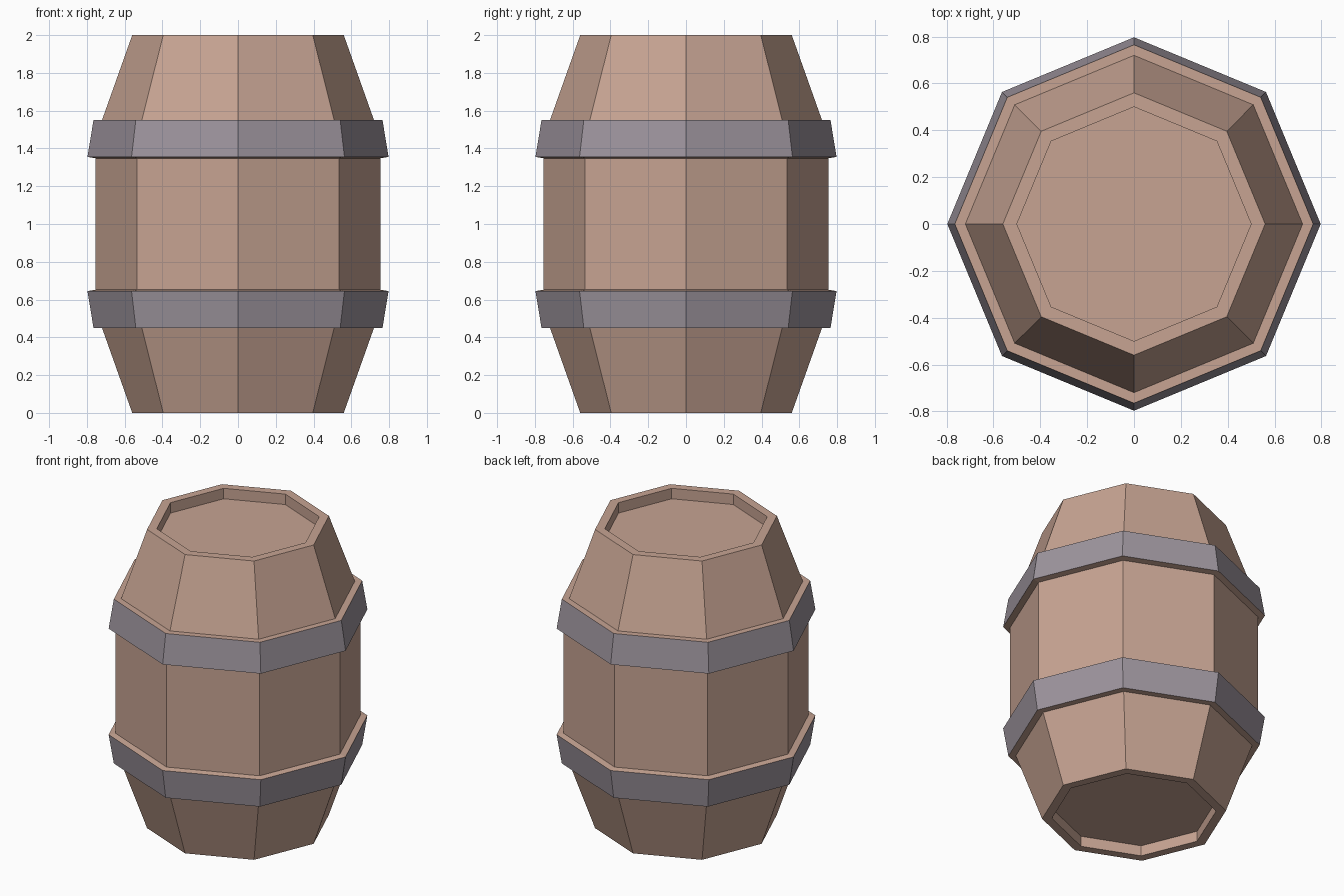
import bpy, bmesh
from math import cos, sin, pi

if "Cube" in bpy.data.objects:
    bpy.data.objects.remove(bpy.data.objects["Cube"])

SIDES = 8
WOOD, IRON = 0, 1


def material(name, rgb):
    m = bpy.data.materials.new(name)
    m.diffuse_color = (*rgb, 1)
    m.use_nodes = True
    m.node_tree.nodes["Principled BSDF"].inputs["Base Color"].default_value = m.diffuse_color
    return m


# Lower half of the profile: (radius, z, material of the band leading up to it)
lower = [
    (0.50, 0.07, WOOD),    # recessed end cap
    (0.50, 0.00, WOOD),    # inner rim
    (0.56, 0.00, WOOD),    # outer rim
    (0.72, 0.45, WOOD),    # flared staves
    (0.765, 0.45, WOOD),   # hoop underside
    (0.797, 0.645, IRON),  # hoop face
    (0.755, 0.652, WOOD),  # hoop ledge
]
# Mirror about z = 1; each band keeps its material
upper = []
for i in range(len(lower) - 1, -1, -1):
    r, z, _ = lower[i]
    mat = lower[i + 1][2] if i + 1 < len(lower) else WOOD
    upper.append((r, 2 - z, mat))
profile = lower + upper

# Barrel: the profile swept round eight flat sides, closed by the end caps
bm = bmesh.new()
rings = [[bm.verts.new((r * cos(2 * pi * k / SIDES), r * sin(2 * pi * k / SIDES), z))
          for k in range(SIDES)] for r, z, _ in profile]
for i in range(1, len(rings)):
    a, b = rings[i - 1], rings[i]
    for k in range(SIDES):
        n = (k + 1) % SIDES
        face = bm.faces.new((a[k], a[n], b[n], b[k]))
        face.material_index = profile[i][2]
bm.faces.new(rings[0][::-1])
bm.faces.new(rings[-1])
bmesh.ops.recalc_face_normals(bm, faces=bm.faces)

mesh = bpy.data.meshes.new("barrel")
bm.to_mesh(mesh)
bm.free()
mesh.materials.append(material("wood", (0.57, 0.37, 0.29)))
mesh.materials.append(material("iron", (0.34, 0.30, 0.34)))
barrel = bpy.data.objects.new("barrel", mesh)
bpy.context.collection.objects.link(barrel)
